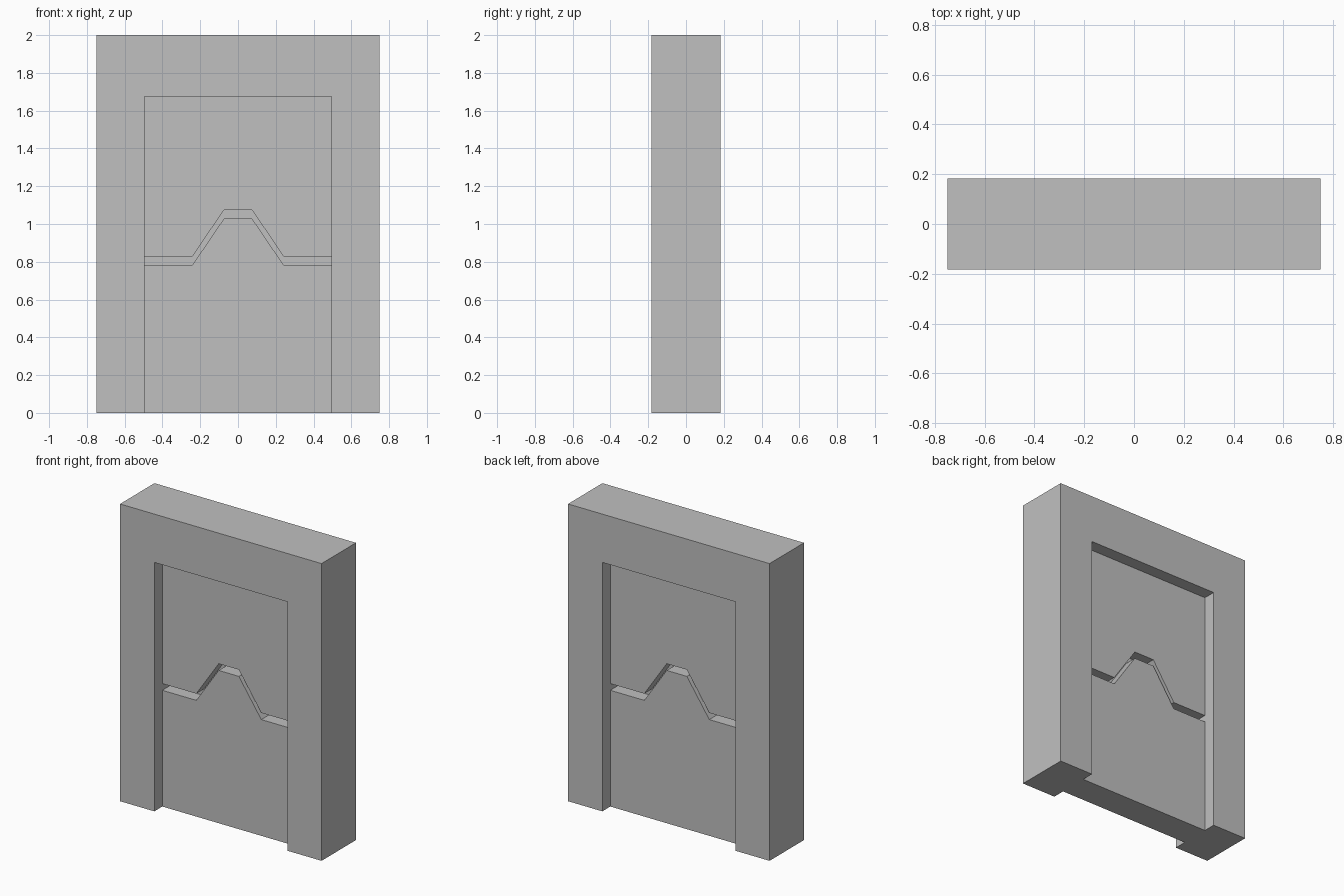
import bpy
import bmesh

if "Cube" in bpy.data.objects:
    bpy.data.objects.remove(bpy.data.objects["Cube"])

HALF_W, HALF_D, HEIGHT = 0.75, 0.183, 2.0   # outer frame
OPEN_X, OPEN_TOP = 0.495, 1.675             # door opening
DOOR_Y = 0.098                              # half thickness of the door leaf
CORE_Y = 0.015                              # half thickness left behind the groove
GROOVE_H = 0.045

grey = bpy.data.materials.new("plain_grey")
grey.diffuse_color = (0.53, 0.53, 0.53, 1)
grey.use_nodes = True
grey.node_tree.nodes["Principled BSDF"].inputs["Base Color"].default_value = grey.diffuse_color


def prism(name, outline, y0, y1):
    """Extrude an (x, z) outline from y0 to y1."""
    bm = bmesh.new()
    face = bm.faces.new([bm.verts.new((x, y0, z)) for x, z in outline])
    top = bmesh.ops.extrude_face_region(bm, geom=[face])["geom"]
    verts = [v for v in top if isinstance(v, bmesh.types.BMVert)]
    bmesh.ops.translate(bm, verts=verts, vec=(0, y1 - y0, 0))
    bmesh.ops.recalc_face_normals(bm, faces=bm.faces)
    mesh = bpy.data.meshes.new(name)
    bm.to_mesh(mesh)
    bm.free()
    mesh.materials.append(grey)
    obj = bpy.data.objects.new(name, mesh)
    bpy.context.collection.objects.link(obj)
    return obj


def rect(half_x, z0, z1):
    return [(-half_x, z0), (half_x, z0), (half_x, z1), (-half_x, z1)]


def carve(target, cutter):
    """Subtract the cutter for good and remove it."""
    cutter.hide_render = True
    mod = target.modifiers.new("carve", 'BOOLEAN')
    mod.operation, mod.solver, mod.object = 'DIFFERENCE', 'EXACT', cutter
    bpy.context.view_layer.objects.active = target
    bpy.ops.object.modifier_apply(modifier=mod.name)
    bpy.data.objects.remove(cutter)


# Solid door frame with the leaf in the middle
door = prism("door_and_frame", rect(HALF_W, 0, HEIGHT), -HALF_D, HALF_D)

# Raised-centre groove between lower and upper panel
lower_edge = [(-OPEN_X, 0.782), (-0.242, 0.782), (-0.075, 1.028),
              (0.075, 1.028), (0.242, 0.782), (OPEN_X, 0.782)]
groove = lower_edge + [(x, z + GROOVE_H) for x, z in reversed(lower_edge)]

# Opening recess and groove, the same on front and back
for side in (-1, 1):
    carve(door, prism("recess_cutter", rect(OPEN_X, -0.1, OPEN_TOP),
                      side * DOOR_Y, side * 0.3))
    carve(door, prism("groove_cutter", groove, side * CORE_Y, side * 0.3))
